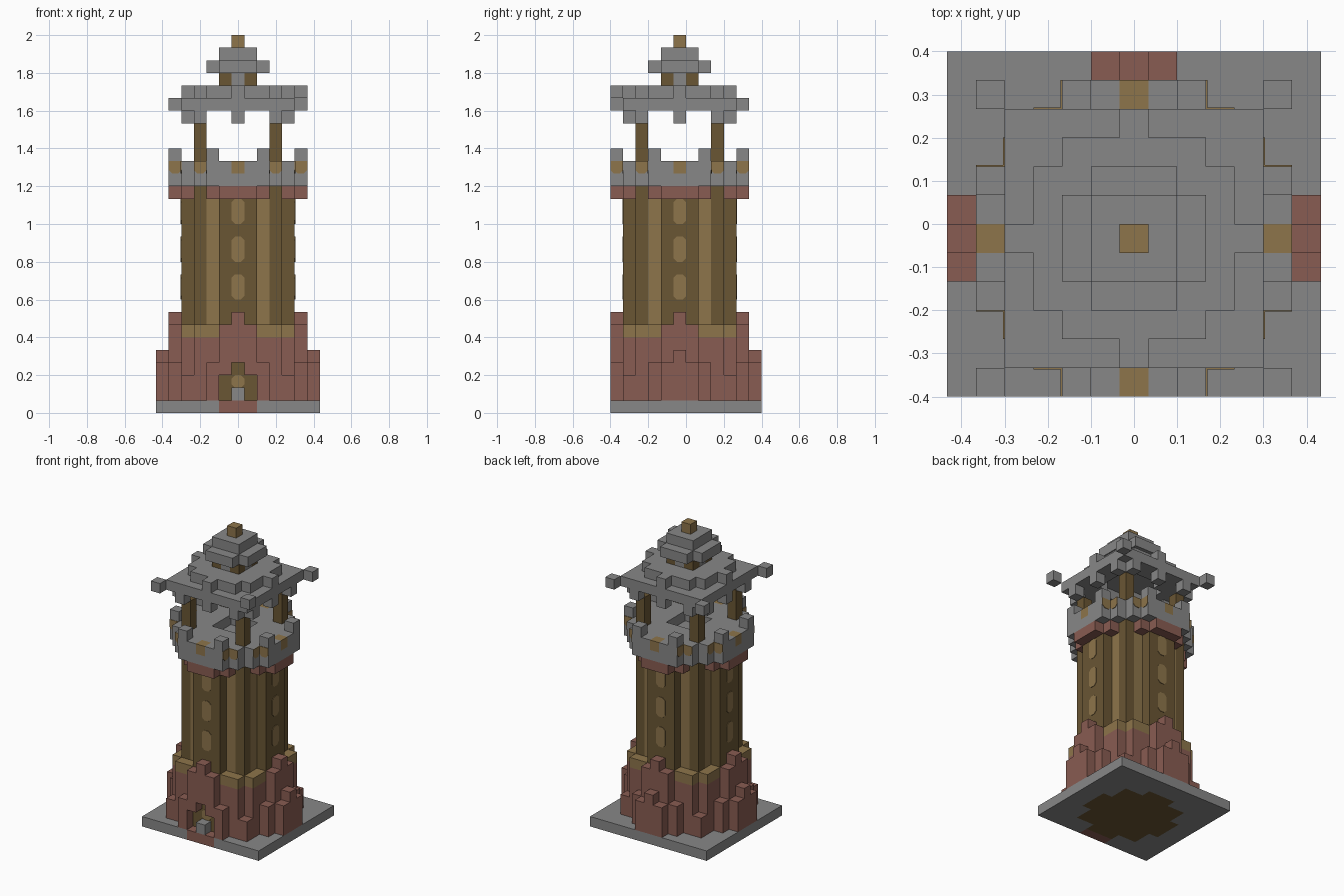
import bpy, bmesh, math
from mathutils import Vector, Matrix

if "Cube" in bpy.data.objects:
    bpy.data.objects.remove(bpy.data.objects["Cube"])

U = 2 / 30                       # edge of one block
CY = -U / 2                      # tower axis in y

COLORS = {
    "grey_stone": (0.245, 0.245, 0.245, 1),
    "dark_timber": (0.144, 0.093, 0.034, 1),
    "light_timber": (0.270, 0.178, 0.070, 1),
    "red_brick": (0.250, 0.107, 0.084, 1),
}
NAMES = list(COLORS)
GREY, DARK, LIGHT, RED = range(len(NAMES))
MATS = []
for name, col in COLORS.items():
    m = bpy.data.materials.new(name)
    m.use_nodes = True
    m.diffuse_color = col
    m.node_tree.nodes["Principled BSDF"].inputs["Base Color"].default_value = col
    MATS.append(m)


def finish(name, bm):
    mesh = bpy.data.meshes.new(name)
    for m in MATS:
        mesh.materials.append(m)
    bm.to_mesh(mesh)
    bm.free()
    ob = bpy.data.objects.new(name, mesh)
    bpy.context.collection.objects.link(ob)


AXES = [Vector(s * c for c in a) for a in Matrix.Identity(3) for s in (-1, 1)]


def blocks(name, rule, layers, reach=6):
    """Stack blocks where rule(i, j, k) gives a colour; inner faces are left out."""
    cells = {}
    for k in layers:
        for i in range(-reach, reach + 1):
            for j in range(-reach, reach + 1):
                c = rule(i, j, k)
                if c is not None:
                    cells[i, j, k] = c
    bm = bmesh.new()
    for (i, j, k), c in cells.items():
        mid = Vector((i * U, j * U + CY, (k + 0.5) * U))
        for n in AXES:
            if (i + int(n.x), j + int(n.y), k + int(n.z)) in cells:
                continue
            a = Vector((n.y, n.z, n.x))
            b = n.cross(a)
            f = bm.faces.new([bm.verts.new(mid + (n + a * p + b * q) * U / 2)
                              for p, q in ((-1, -1), (1, -1), (1, 1), (-1, 1))])
            f.material_index = c
    bmesh.ops.remove_doubles(bm, verts=bm.verts, dist=0.001)
    finish(name, bm)


def plates(name, spots, cut_top=True):
    """Thin chamfered panels: (quarter turn, sideways, distance, low, high) in blocks."""
    bm = bmesh.new()
    h, c, t = 0.5, 0.27, 0.05
    for turn, side, dist, lo, hi in spots:
        top = [(h, hi - c), (h - c, hi), (c - h, hi), (-h, hi - c)]
        if not cut_top:
            top = [(h, hi), (-h, hi)]
        outline = [(-h, lo + c), (c - h, lo), (h - c, lo), (h, lo + c)] + top
        rot = Matrix.Rotation(turn * math.pi / 2, 3, 'Z')
        f = bm.faces.new([bm.verts.new(
            rot @ Vector((side + x, -dist - t, z)) * U + Vector((0, CY, 0)))
            for x, z in outline])
        ext = bmesh.ops.extrude_face_region(bm, geom=[f])
        bmesh.ops.translate(
            bm, vec=rot @ Vector((0, t * U, 0)),
            verts=[v for v in ext["geom"] if isinstance(v, bmesh.types.BMVert)])
    bmesh.ops.recalc_face_normals(bm, faces=bm.faces)
    for f in bm.faces:
        f.material_index = LIGHT
    finish(name, bm)


def fold(i, j):
    """Smaller and larger distance from the axis."""
    return min(abs(i), abs(j)), max(abs(i), abs(j))


# Ground plate with the foot of the tower showing beneath
def ground(i, j, k):
    if j < -5:
        return None
    if j == -5 and abs(i) <= 1:
        return RED
    return DARK if i * i + j * j <= 18 else GREY


# Timber shaft with pale strips beside each corner post
def shaft(i, j, k):
    if i * i + j * j > 18:
        return None
    return LIGHT if fold(i, j) == (2, 3) and k >= 6 else DARK


# Stepped brick footing: top layer for each position around the shaft
FOOT = {(0, 5): 7, (1, 5): 6, (2, 5): 3, (2, 4): 6, (3, 4): 6,
        (4, 4): 2, (0, 6): 4, (1, 6): 3}


def footing(i, j, k):
    p = fold(i, j)
    if p not in FOOT or k > FOOT[p] or j < -5:
        return None
    if j == -5 and abs(i) <= 1 and k <= 3 - abs(i):     # doorway
        return GREY if (i, k) == (0, 1) else None
    return LIGHT if p[1] == 4 and k == 6 else RED


# Brick corbel below the parapet
def corbel(i, j, k):
    return RED if fold(i, j) in ((2, 4), (0, 5), (1, 5)) else None


# Parapet, sunken floor and merlons
def parapet(i, j, k):
    p = fold(i, j)
    if i * i + j * j > 29 or p == (3, 3) and k > 18:
        return None
    if k == 20:
        return GREY if p == (2, 5) else None
    if k == 19:
        if p[1] <= 1:
            return None
        if p == (0, 5):
            return LIGHT
    return GREY


def posts(i, j, k):
    return DARK if fold(i, j) == (3, 3) else None


# Wide roof with upturned corner tips
def roof(i, j, k):
    p, r = fold(i, j), i * i + j * j
    if p == (5, 5):
        return GREY if k == (25 if (i, j) == (5, -5) else 24) else None
    if k == 23:
        return GREY if p in ((0, 4), (3, 4)) else None
    if k == 24:
        return GREY if 8 <= r <= 20 or p in ((3, 4), (4, 4)) else None
    return GREY if r <= 16 else None


# Lantern and stepped cap
def cap(i, j, k):
    p = fold(i, j)
    if k == 26:
        return None if p[1] > 1 else DARK if p == (1, 1) else GREY
    if k == 27:
        return GREY if p[1] <= 2 and p != (2, 2) else None
    if k == 28:
        return GREY if p[1] <= 1 else None
    return LIGHT if p == (0, 0) else None


blocks("ground_plate", ground, [0])
blocks("tower_shaft", shaft, range(1, 18))
blocks("brick_footing", footing, range(1, 8))
blocks("brick_corbel", corbel, [17])
blocks("parapet", parapet, range(18, 21))
blocks("roof_posts", posts, range(19, 23))
blocks("main_roof", roof, range(23, 26))
blocks("roof_cap", cap, range(26, 30))

# Windows on all four sides, the door window and the parapet panels
plates("shaft_windows", [(t, 0, 4.5, z, z + 2) for t in range(4) for z in (9, 12, 15)])
plates("door_window", [(0, 0, 4.5, 2, 3)])
plates("parapet_panels", [(t, s * a, d, 19, 20) for t in range(4) for s in (-1, 1)
                          for a, d in ((3, 4.5), (5, 2.5))], cut_top=False)
